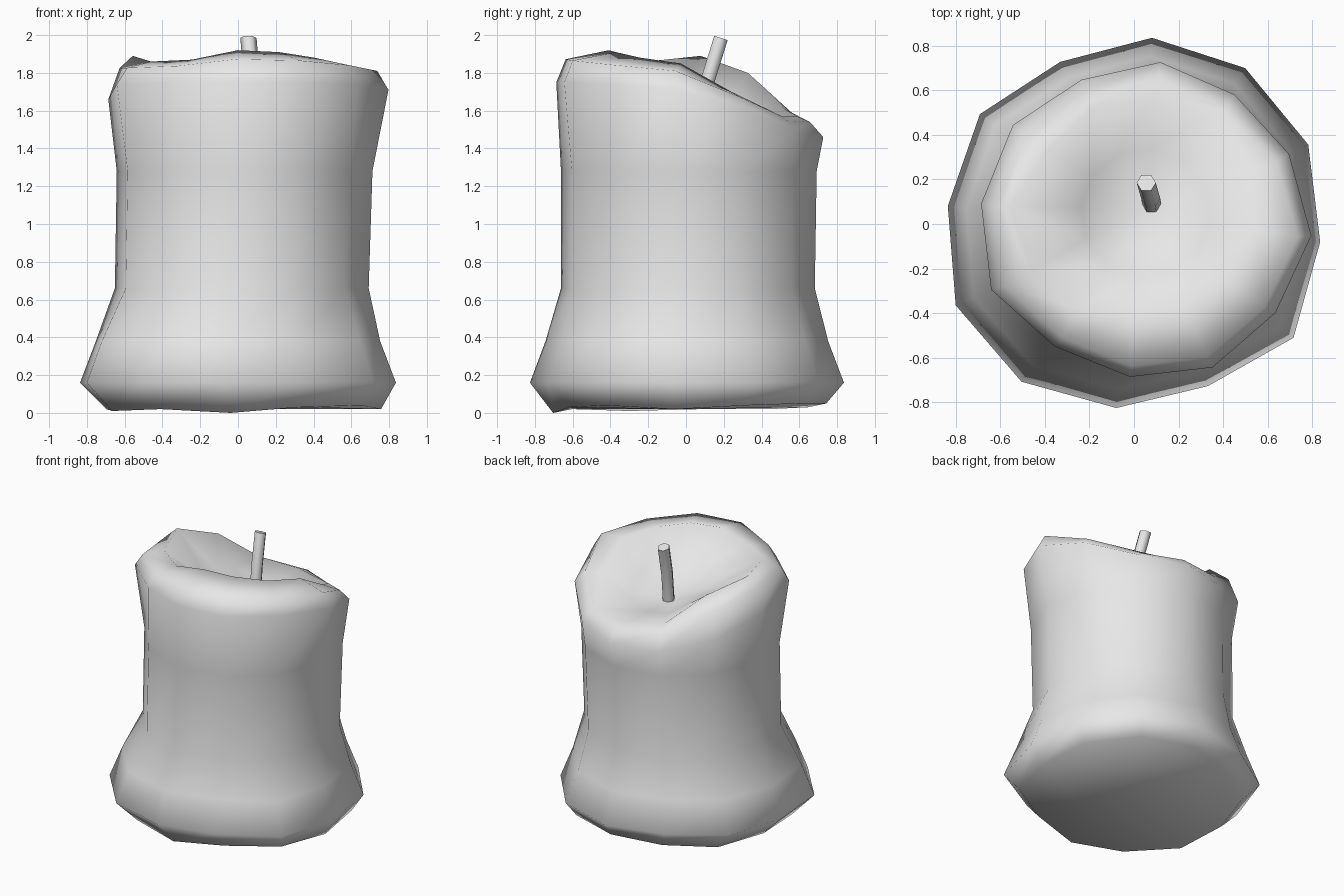
import bpy, bmesh, math
from mathutils import Vector

cube = bpy.data.objects.get("Cube")
if cube:
    bpy.data.objects.remove(cube)


def make_material(name, colour):
    mat = bpy.data.materials.new(name)
    mat.use_nodes = True
    mat.diffuse_color = colour
    mat.node_tree.nodes["Principled BSDF"].inputs["Base Color"].default_value = colour
    return mat


def loft(name, rings, mat, smooth_angle, centre=None):
    """Skin a stack of rings; the top closes on a centre point or a flat cap."""
    bm = bmesh.new()
    loops = [[bm.verts.new(p) for p in ring] for ring in rings]
    n = len(loops[0])
    for low, high in zip(loops, loops[1:]):
        for i in range(n):
            j = (i + 1) % n
            bm.faces.new((low[i], low[j], high[j], high[i]))
    bm.faces.new(loops[0][::-1])
    if centre:
        tip = bm.verts.new(centre)
        for i in range(n):
            bm.faces.new((loops[-1][i], loops[-1][(i + 1) % n], tip))
    else:
        bm.faces.new(loops[-1])
    bmesh.ops.recalc_face_normals(bm, faces=bm.faces)
    mesh = bpy.data.meshes.new(name)
    bm.to_mesh(mesh)
    bm.free()
    obj = bpy.data.objects.new(name, mesh)
    bpy.context.collection.objects.link(obj)
    mesh.materials.append(mat)
    bpy.ops.object.select_all(action="DESELECT")
    obj.select_set(True)
    bpy.context.view_layer.objects.active = obj
    bpy.ops.object.shade_smooth_by_angle(angle=math.radians(smooth_angle))
    return obj


wax = make_material("pale grey wax", (0.8, 0.8, 0.8, 1))

# Melted outlines: values around the candle, counter-clockwise from the +x side
SIDES = 12
START = math.radians(-5.5)
FLOOR = 1.55
foot = [0.02, 0.04, 0.05, 0.05, 0.03, 0.02, 0.02, 0.01, 0.02, 0.0, 0.03, 0.04]
flare = [0.84, 0.86, 0.86, 0.84, 0.8, 0.85, 0.84, 0.88, 0.87, 0.83, 0.8, 0.88]
bulge = [1.71, 1.61, 1.49, 1.46, 1.46, 1.55, 1.66, 1.74, 1.75, 1.75, 1.75, 1.74]
bulge_radius = [0.75, 0.71, 0.69, 0.71, 0.69, 0.73, 0.74, 0.76, 0.7, 0.71, 0.73, 0.72]
crest = [1.85, 1.70, 1.57, 1.57, 1.61, 1.80, 1.89, 1.86, 1.87, 1.92, 1.91, 1.88]
crest_radius = [0.5, 0.53, 0.6, 0.57, 0.55, 0.53, 0.6, 0.55, 0.49, 0.43, 0.43, 0.45]


def ring(radii, heights, cx=0.0, cy=0.0):
    """A closed loop; radius and height are single values or one per side."""
    points = []
    for i in range(SIDES):
        a = START + math.tau * i / SIDES
        r = radii[i] if isinstance(radii, list) else radii
        z = heights[i] if isinstance(heights, list) else heights
        points.append((cx + r * math.cos(a), cy + r * math.sin(a), z))
    return points


shoulder = [b + 0.72 * (c - b) for b, c in zip(bulge, crest)]
shoulder_radius = [r - 0.06 for r in bulge_radius]
bowl = [FLOOR + 0.38 * (c - FLOOR) for c in crest]

# Candle body: flared foot, waist, bulging rim and sunken top
loft("candle_body", [
    ring([0.87 * r for r in flare], foot, 0.03, 0.015),
    ring(flare, 0.16),
    ring([0.9 * r for r in flare], 0.38),
    ring(0.675, 0.66, 0.02, 0.01),
    ring(0.68, 1.28, 0.035, 0.015),
    ring(bulge_radius, bulge, 0.05, 0.02),
    ring(shoulder_radius, shoulder, 0.05, 0.01),
    ring(crest_radius, crest, 0.04, 0.02),
    ring(0.29, bowl, 0.05, 0.05),
], wax, 70, centre=(0.06, 0.06, FLOOR))

# Wick: thin six-sided stem leaning backwards
stem = [Vector(p) for p in ((0.08, 0.085, 1.5), (0.075, 0.115, 1.76), (0.055, 0.185, 1.985))]
wick_rings = []
for i, p in enumerate(stem):
    along = (stem[min(i + 1, 2)] - stem[max(i - 1, 0)]).normalized()
    side = Vector((1, 0, 0))
    back = along.cross(side).normalized()
    wick_rings.append([p + 0.043 * (side * math.cos(a) + back * math.sin(a))
                       for a in (math.tau * k / 6 for k in range(6))])
loft("wick", wick_rings, wax, 65)
